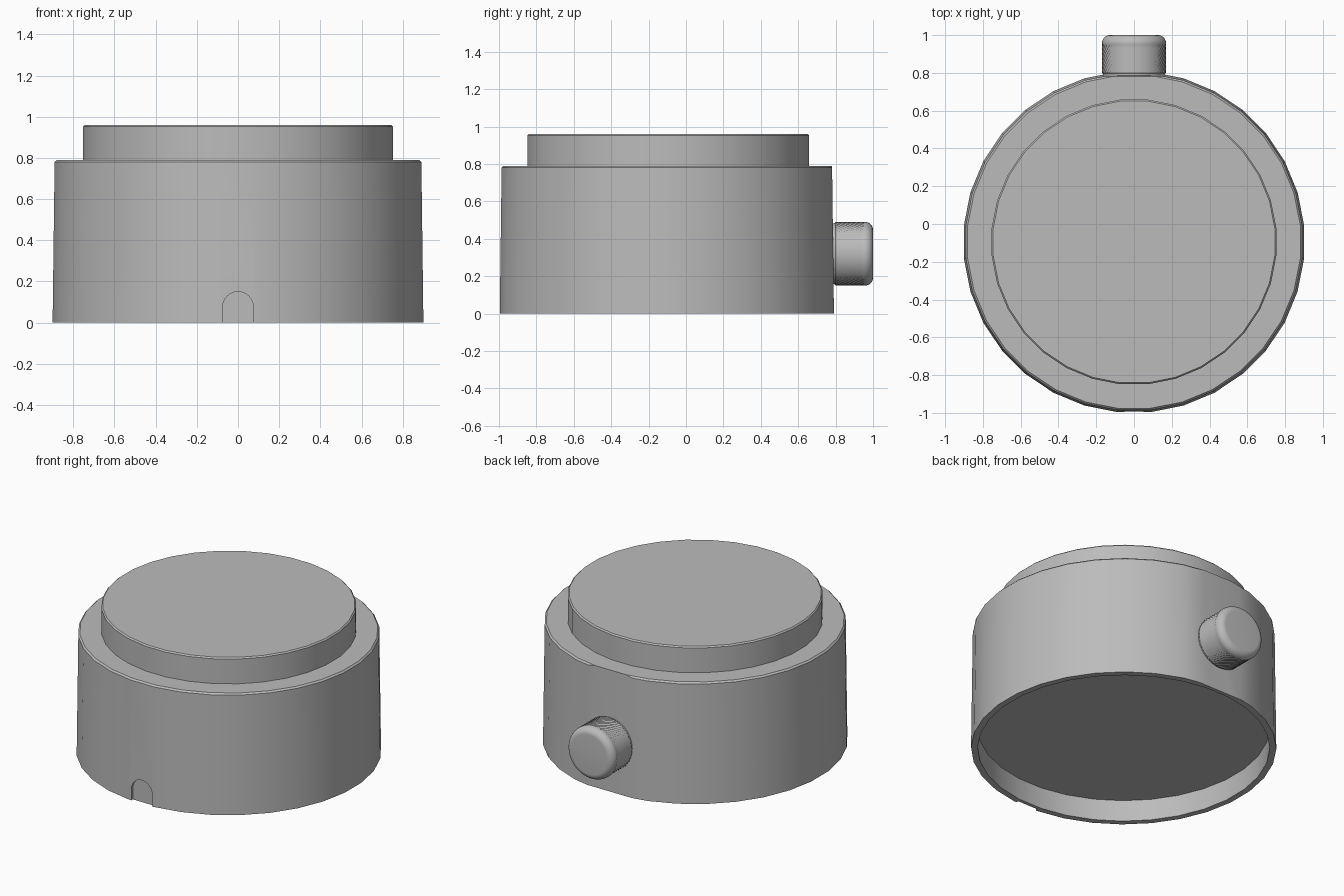
import bpy, bmesh, math
from mathutils import Vector

if "Cube" in bpy.data.objects:
    bpy.data.objects.remove(bpy.data.objects["Cube"], do_unlink=True)

grey = bpy.data.materials.new("mid grey")
grey.use_nodes = True
COLOUR = (0.5, 0.5, 0.5, 1)
grey.diffuse_color = COLOUR
grey.node_tree.nodes["Principled BSDF"].inputs["Base Color"].default_value = COLOUR
CENTRE_Y = -0.095


def lathe(profile, sides, knurl=0.0, knurl_rows=()):
    """Revolve (radius, height) points around z, with flat end caps."""
    bm = bmesh.new()
    rings = []
    for row, (r, z) in enumerate(profile):
        ring = []
        for i in range(sides):
            a = 2 * math.pi * (i + 0.5) / sides
            sunk = knurl if row in knurl_rows and (row + i) % 2 else 0
            ring.append(bm.verts.new(((r - sunk) * math.cos(a), (r - sunk) * math.sin(a), z)))
        rings.append(ring)
    for low, high in zip(rings, rings[1:]):
        for i in range(sides):
            j = (i + 1) % sides
            bm.faces.new((low[i], low[j], high[j], high[i]))
    bm.faces.new(rings[0])
    bm.faces.new(rings[-1])
    bmesh.ops.recalc_face_normals(bm, faces=bm.faces)
    return bm


def finish(bm, name, location=(0, 0, 0), rotation=(0, 0, 0), angle=30):
    mesh = bpy.data.meshes.new(name)
    bm.to_mesh(mesh)
    bm.free()
    mesh.materials.append(grey)
    ob = bpy.data.objects.new(name, mesh)
    bpy.context.collection.objects.link(ob)
    ob.location, ob.rotation_euler = location, rotation
    bpy.ops.object.select_all(action="DESELECT")
    ob.select_set(True)
    bpy.context.view_layer.objects.active = ob
    if angle:
        bpy.ops.object.shade_smooth_by_angle(angle=math.radians(angle))
    return ob


# Arched cutter for the shallow notch at the front foot
bm = bmesh.new()
arch = [(-0.075, -0.05)] + [(-0.075 * math.cos(math.pi * i / 12), 0.075 + 0.075 * math.sin(math.pi * i / 12))
                            for i in range(13)] + [(0.075, -0.05)]
face = bm.faces.new([bm.verts.new((x, -1.1, z)) for x, z in arch])
out = bmesh.ops.extrude_face_region(bm, geom=[face])
bmesh.ops.translate(bm, vec=(0, 0.12, 0), verts=[v for v in out["geom"] if isinstance(v, bmesh.types.BMVert)])
bmesh.ops.recalc_face_normals(bm, faces=bm.faces)
cutter = finish(bm, "notch_cutter", angle=0)
cutter.hide_render = True

# Tapered body with a hollow foot and a flat at the back
bm = lathe([(0.866, 0.14), (0.866, 0), (0.905, 0), (0.895, 0.78), (0.885, 0.79)], 32)
cut = bmesh.ops.bisect_plane(bm, geom=bm.verts[:] + bm.edges[:] + bm.faces[:],
                             plane_co=Vector((0, 0.791 - CENTRE_Y, 0)),
                             plane_no=Vector((0, 0.79, 0.01)).normalized(), clear_outer=True)
bmesh.ops.edgeloop_fill(bm, edges=[e for e in cut["geom_cut"] if isinstance(e, bmesh.types.BMEdge)])
bmesh.ops.recalc_face_normals(bm, faces=bm.faces)
body = finish(bm, "body", (0, CENTRE_Y, 0), angle=0)
notch = body.modifiers.new("notch", "BOOLEAN")
notch.operation, notch.object, notch.solver = "DIFFERENCE", cutter, "EXACT"
bpy.context.view_layer.update()
bpy.ops.object.modifier_apply(modifier="notch")
bpy.ops.object.shade_smooth_by_angle(angle=math.radians(20))
bpy.data.objects.remove(cutter, do_unlink=True)

# Raised lid with a small chamfer
finish(lathe([(0.757, 0.78), (0.757, 0.952), (0.749, 0.96)], 32), "lid", (0, CENTRE_Y, 0))

# Knob: knurled grip and rounded end, pointing backwards
rows = 13
profile = [(0.16, 0.77), (0.163, 0.795)]
profile += [(0.17, 0.8 + 0.145 * i / (rows - 1)) for i in range(rows)]
profile += [(0.128 + 0.042 * math.cos(math.pi / 2 * i / 8), 0.956 + 0.044 * math.sin(math.pi / 2 * i / 8))
            for i in range(9)]
finish(lathe(profile, 96, 0.006, range(2, 2 + rows)), "knob", (0, 0, 0.32), (-math.pi / 2, 0, 0))
